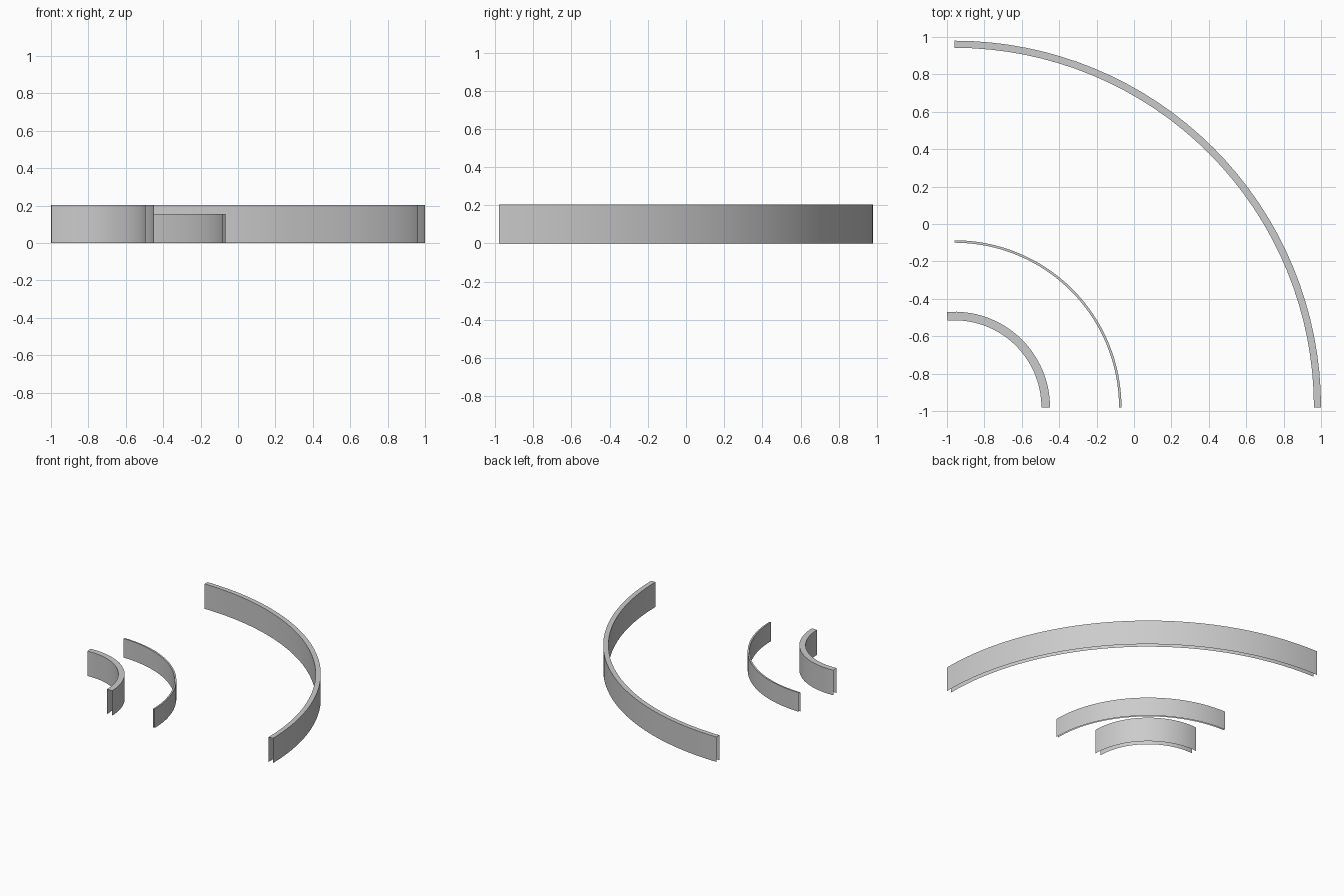
import bpy, bmesh
from math import radians, sin, cos

cube = bpy.data.objects.get("Cube")
if cube:
    bpy.data.objects.remove(cube, do_unlink=True)

# Single grey material
GREY = (0.6, 0.6, 0.6, 1.0)
mat = bpy.data.materials.new("plain_grey")
mat.use_nodes = True
mat.diffuse_color = GREY
mat.node_tree.nodes["Principled BSDF"].inputs["Base Color"].default_value = GREY

CENTRE = (-0.96, -0.98)


def curved_wall(name, inner, outer, height, end_angle=90, steps=32):
    """Hollow wall swept round the shared centre: two sides and a top, open below and at the ends."""
    profile = [(inner, 0), (inner, height), (outer, height), (outer, 0)]
    bm = bmesh.new()
    rings = []
    for s in range(steps + 1):
        a = radians(end_angle * s / steps)
        rings.append([bm.verts.new((CENTRE[0] + r * cos(a), CENTRE[1] + r * sin(a), z))
                      for r, z in profile])
    for a, b in zip(rings, rings[1:]):
        for i in range(len(profile) - 1):
            bm.faces.new((a[i], a[i + 1], b[i + 1], b[i]))
    mesh = bpy.data.meshes.new(name)
    bm.to_mesh(mesh)
    bm.free()
    mesh.materials.append(mat)
    obj = bpy.data.objects.new(name, mesh)
    bpy.context.collection.objects.link(obj)
    # Smooth round the curve, sharp along the rims
    bpy.ops.object.select_all(action='DESELECT')
    obj.select_set(True)
    bpy.context.view_layer.objects.active = obj
    bpy.ops.object.shade_smooth_by_angle(angle=radians(30))
    return obj


curved_wall("outer_wall", 1.922, 1.96, 0.203)
curved_wall("middle_wall", 0.88, 0.893, 0.155)
curved_wall("inner_wall", 0.465, 0.511, 0.203, end_angle=94.5)
